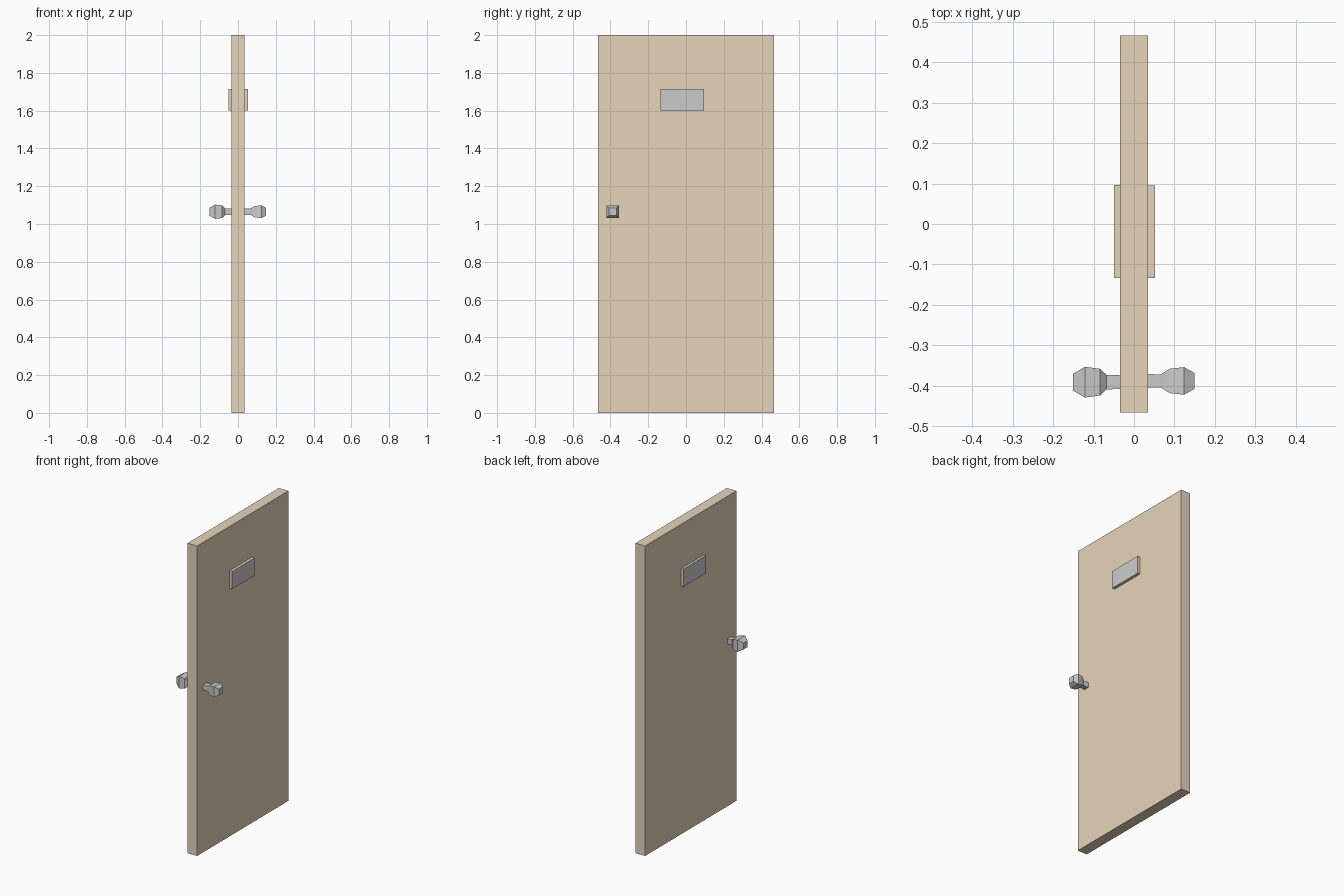
import bpy, bmesh, math

if "Cube" in bpy.data.objects:
    bpy.data.objects.remove(bpy.data.objects["Cube"])

tan = bpy.data.materials.new("tan_paint")
tan.diffuse_color = (0.8, 0.66, 0.5, 1)
tan.use_nodes = True
tan.node_tree.nodes["Principled BSDF"].inputs["Base Color"].default_value = tan.diffuse_color
grey = bpy.data.materials.new("grey_metal")
grey.diffuse_color = (0.8, 0.8, 0.8, 1)
grey.use_nodes = True
grey.node_tree.nodes["Principled BSDF"].inputs["Base Color"].default_value = grey.diffuse_color


def finish(name, bm, mats):
    bmesh.ops.recalc_face_normals(bm, faces=bm.faces)
    me = bpy.data.meshes.new(name)
    bm.to_mesh(me)
    bm.free()
    for m in mats:
        me.materials.append(m)
    ob = bpy.data.objects.new(name, me)
    bpy.context.collection.objects.link(ob)
    return ob


def box(name, lo, hi, mats, face_dir=0):
    bm = bmesh.new()
    bmesh.ops.create_cube(bm, size=1)
    for v in bm.verts:
        v.co = [(a + b) / 2 + c * (b - a) for a, b, c in zip(lo, hi, v.co)]
    bm.normal_update()
    # outward face takes the second material
    for f in bm.faces:
        if face_dir and f.normal.x * face_dir > 0.9:
            f.material_index = 1
    return finish(name, bm, mats)


def knob(name, profile, cy, cz):
    # square sections (x, half width) lofted along x
    bm = bmesh.new()
    rings = [[bm.verts.new((x, cy + r * sy, cz + r * sz))
              for sy, sz in ((-1, -1), (1, -1), (1, 1), (-1, 1))]
             for x, r in profile]
    for a, b in zip(rings, rings[1:]):
        for i in range(4):
            j = (i + 1) % 4
            bm.faces.new((a[i], a[j], b[j], b[i]))
    bm.faces.new(rings[0])
    bm.faces.new(rings[-1])
    ob = finish(name, bm, [])
    bpy.ops.object.select_all(action='DESELECT')
    ob.select_set(True)
    bpy.context.view_layer.objects.active = ob
    bpy.ops.object.shade_smooth_by_angle(angle=math.radians(30))


# door panel
box("door_panel", (-0.034, -0.466, 0), (0.034, 0.466, 2), [tan])

# sign plates, one on each side
box("left_plate", (-0.049, -0.134, 1.6), (-0.034, 0.097, 1.714), [tan, grey], -1)
box("right_plate", (0.034, -0.134, 1.6), (0.052, 0.095, 1.714), [tan, grey], 1)

# door knobs
knob("left_knob", [(-0.034, 0.017), (-0.068, 0.018), (-0.084, 0.033),
                   (-0.121, 0.038), (-0.151, 0.021)], -0.391, 1.065)
knob("right_knob", [(0.034, 0.017), (0.066, 0.016), (0.088, 0.03),
                    (0.124, 0.034), (0.149, 0.02)], -0.388, 1.065)
